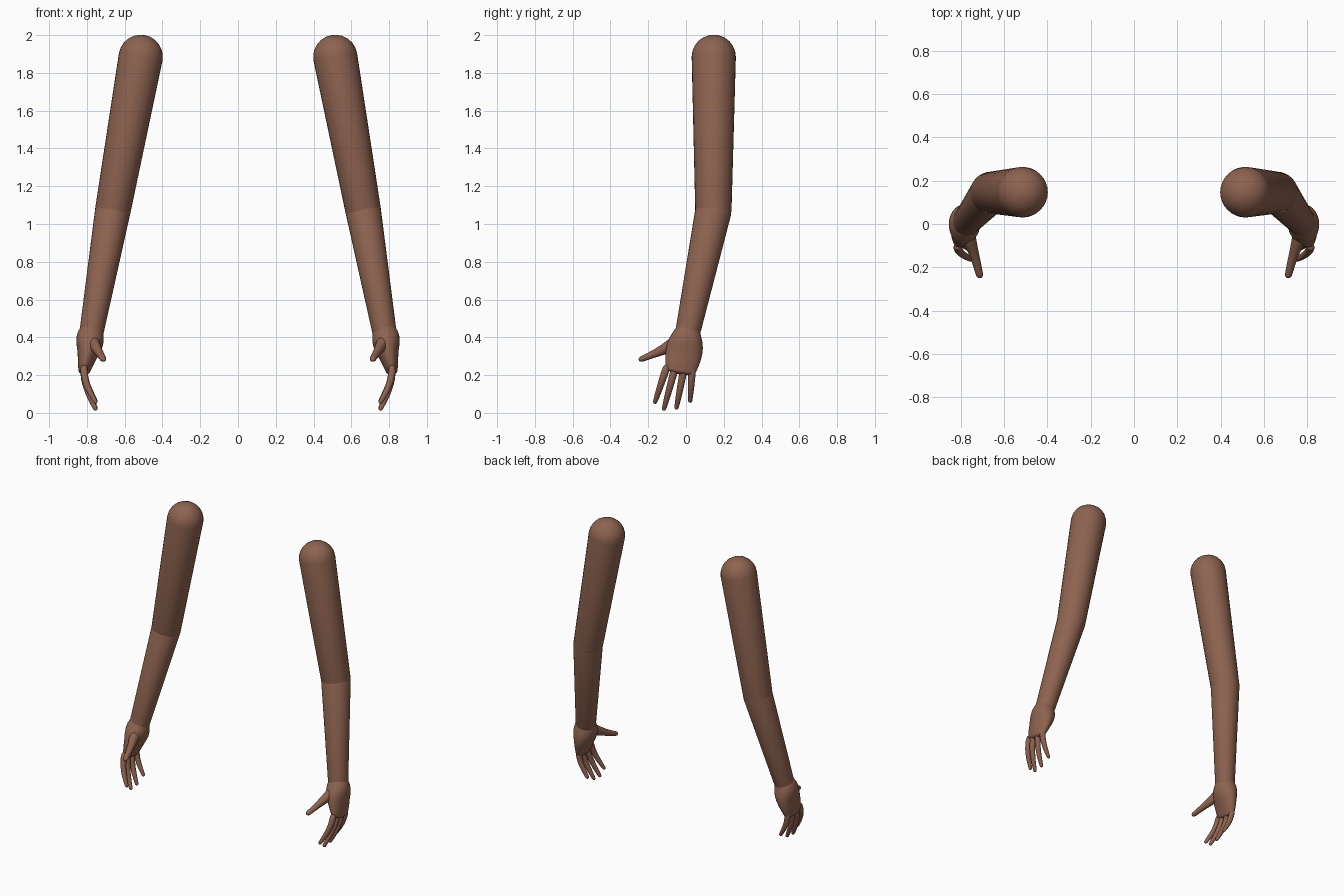
import bpy, bmesh, math
from mathutils import Vector

cube = bpy.data.objects.get("Cube")
if cube:
    bpy.data.objects.remove(cube, do_unlink=True)

skin = bpy.data.materials.new("brown_skin")
skin.use_nodes = True
COLOUR = (0.27, 0.125, 0.08, 1)
skin.diffuse_color = COLOUR
skin.node_tree.nodes["Principled BSDF"].inputs["Base Color"].default_value = COLOUR


def loft(name, rings, sides=24, start_cap=0.0, end_cap=0.0, subdivide=0):
    """Sweep oval rings (x, y, z, half width, half depth) and mirror to both sides."""
    centres = [Vector(r[:3]) for r in rings]
    stations = []
    last = len(rings) - 1
    for i, (c, r) in enumerate(zip(centres, rings)):
        t = Vector((0, 0, 0))
        if i > 0:
            t += (c - centres[i - 1]).normalized()
        if i < last:
            t += (centres[i + 1] - c).normalized()
        stations.append((c, t.normalized(), r[3], r[4]))

    # Rounded ends
    def dome(station, length, sign):
        c, t, a, b = station
        out = []
        for k in range(1, 6):
            ang = k * math.pi / 12
            out.append((c + t * sign * length * math.sin(ang), t,
                        a * math.cos(ang), b * math.cos(ang)))
        return out, c + t * sign * length

    head, head_tip = dome(stations[0], start_cap, -1)
    tail, tail_tip = dome(stations[-1], end_cap, 1)
    stations = (head[::-1] if start_cap else []) + stations + (tail if end_cap else [])

    bm = bmesh.new()
    loops = []
    for c, t, a, b in stations:
        u = Vector((1, 0, 0))
        u = (u - t * u.dot(t)).normalized()
        v = t.cross(u)
        loops.append([bm.verts.new(c + u * a * math.cos(q) + v * b * math.sin(q))
                      for q in (2 * math.pi * k / sides for k in range(sides))])
    for lo, hi in zip(loops, loops[1:]):
        for k in range(sides):
            n = (k + 1) % sides
            bm.faces.new((lo[k], lo[n], hi[n], hi[k]))
    for loop, tip in ((loops[0], head_tip), (loops[-1], tail_tip)):
        pole = bm.verts.new(tip)
        for k in range(sides):
            bm.faces.new((loop[k], loop[(k + 1) % sides], pole))
    bmesh.ops.recalc_face_normals(bm, faces=bm.faces)
    mesh = bpy.data.meshes.new(name)
    bm.to_mesh(mesh)
    bm.free()
    mesh.materials.append(skin)
    obj = bpy.data.objects.new(name, mesh)
    bpy.context.collection.objects.link(obj)
    for p in mesh.polygons:
        p.use_smooth = True
    if subdivide:
        obj.modifiers.new("smooth", "SUBSURF").levels = subdivide
        obj.modifiers["smooth"].render_levels = subdivide
    obj.modifiers.new("both_sides", "MIRROR").use_axis[0] = True
    return obj


# Upper arm and forearm, bent at the elbow
ELBOW = (0.663, 0.145, 1.07)
loft("upper_arm", [(0.515, 0.147, 1.885, 0.117, 0.117), (*ELBOW, 0.094, 0.096)],
     32, start_cap=0.117, end_cap=0.06)
loft("forearm", [(*ELBOW, 0.094, 0.096), (0.775, 0.01, 0.43, 0.064, 0.066)],
     32, start_cap=0.06, end_cap=0.05)

# Palm, flaring below the wrist and flattening toward the knuckles
loft("palm", [
    (0.775, 0.012, 0.45, 0.058, 0.06),
    (0.782, 0.005, 0.41, 0.076, 0.082),
    (0.785, -0.004, 0.36, 0.075, 0.1),
    (0.795, -0.012, 0.31, 0.055, 0.1),
    (0.808, -0.022, 0.26, 0.043, 0.092),
    (0.814, -0.028, 0.225, 0.032, 0.082),
], 16, start_cap=0.02, end_cap=0.022, subdivide=1)

# Thumb with a fleshy base
loft("thumb", [
    (0.775, -0.03, 0.385, 0.042, 0.045),
    (0.755, -0.09, 0.35, 0.03, 0.034),
    (0.735, -0.15, 0.32, 0.022, 0.023),
    (0.715, -0.23, 0.287, 0.018, 0.016),
], 12, end_cap=0.022, subdivide=1)

# Four curled fingers: knuckle y, tip y, tip height
fingers = {
    "index_finger": (-0.1, -0.163, 0.06),
    "middle_finger": (-0.055, -0.116, 0.024),
    "ring_finger": (-0.008, -0.05, 0.03),
    "little_finger": (0.034, 0.022, 0.066),
}
for name, (y0, y1, z1) in fingers.items():
    z0 = 0.25
    path = []
    for f, x, r in ((0, 0.815, 0.022), (0.3, 0.815, 0.02),
                    (0.6, 0.797, 0.018), (0.85, 0.772, 0.015), (1, 0.756, 0.012)):
        path.append((x, y0 + (y1 - y0) * f, z0 + (z1 - z0) * f, r, r))
    loft(name, path, 12, end_cap=0.013, subdivide=1)
